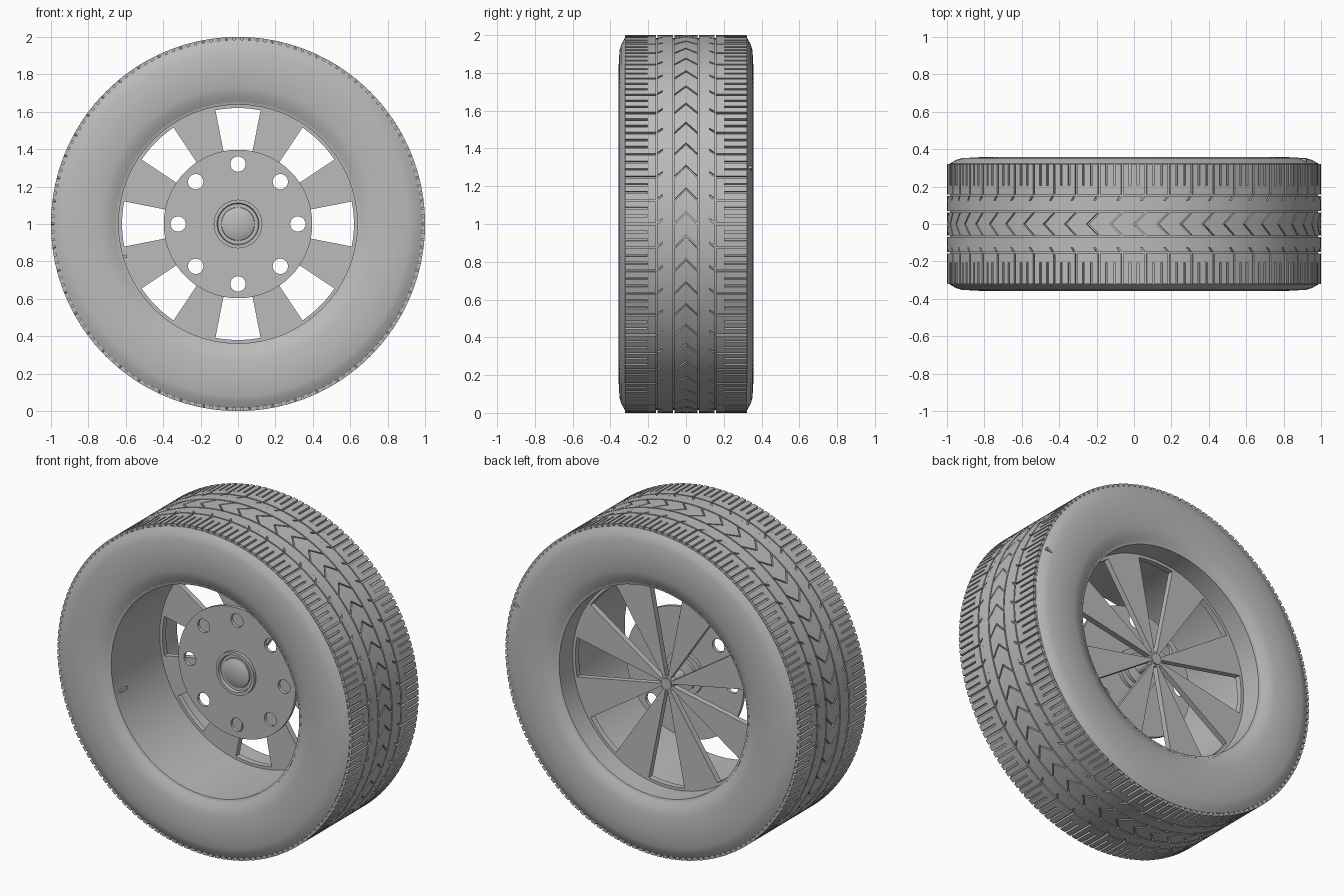
import bpy, bmesh
from math import sin, cos, pi, tau, radians
from mathutils import Matrix

cube = bpy.data.objects.get("Cube")
if cube:
    bpy.data.objects.remove(cube, do_unlink=True)

grey = bpy.data.materials.new("wheel grey")
grey.use_nodes = True
grey.diffuse_color = (0.5, 0.5, 0.5, 1)
grey.node_tree.nodes["Principled BSDF"].inputs["Base Color"].default_value = grey.diffuse_color


def polar(r, a, y):
    """Point at radius r and angle a around the axle, at depth y."""
    return (r * cos(a), y, 1 + r * sin(a))


def add_object(name, mesh, smooth=True):
    ob = bpy.data.objects.new(name, mesh)
    bpy.context.collection.objects.link(ob)
    mesh.materials.clear()
    mesh.materials.append(grey)
    if smooth:
        bpy.ops.object.select_all(action='DESELECT')
        ob.select_set(True)
        bpy.context.view_layer.objects.active = ob
        bpy.ops.object.shade_smooth_by_angle(angle=radians(30))
    return ob


def finish(name, bm):
    bmesh.ops.remove_doubles(bm, verts=bm.verts, dist=0.0002)
    bmesh.ops.recalc_face_normals(bm, faces=bm.faces)
    mesh = bpy.data.meshes.new(name)
    bm.to_mesh(mesh)
    bm.free()
    return add_object(name, mesh)


def lathe(name, profile, steps):
    """Revolve a closed (radius, depth) outline around the axle."""
    bm = bmesh.new()
    rings = [[bm.verts.new(polar(r, tau * i / steps, y)) for r, y in profile]
             for i in range(steps)]
    n = len(profile)
    for i in range(steps):
        a, b = rings[i], rings[(i + 1) % steps]
        for j in range(n):
            k = (j + 1) % n
            if profile[j][0] + profile[k][0] > 0:
                bm.faces.new((a[j], a[k], b[k], b[j]))
    bmesh.ops.dissolve_degenerate(bm, edges=bm.edges, dist=0.0001)
    return finish(name, bm)


def pierced_disc(name, outlines, depth, thickness):
    """Flat plate whose first outline is the rim and the others are holes."""
    curve = bpy.data.curves.new(name, 'CURVE')
    curve.dimensions = '2D'
    curve.fill_mode = 'BOTH'
    curve.extrude = thickness / 2
    for pts in outlines:
        spline = curve.splines.new('POLY')
        spline.points.add(len(pts) - 1)
        for p, (x, z) in zip(spline.points, pts):
            p.co = (x, z, 0, 1)
        spline.use_cyclic_u = True
    temp = bpy.data.objects.new(name + " outline", curve)
    bpy.context.collection.objects.link(temp)
    graph = bpy.context.evaluated_depsgraph_get()
    mesh = bpy.data.meshes.new_from_object(temp.evaluated_get(graph))
    bpy.data.objects.remove(temp, do_unlink=True)
    mesh.transform(Matrix.Translation((0, depth, 1)) @ Matrix.Rotation(pi / 2, 4, 'X'))
    bm = bmesh.new()
    bm.from_mesh(mesh)
    return finish(name, bm)


def circle(r, steps, cx=0, cz=0):
    return [(cx + r * cos(tau * i / steps), cz + r * sin(tau * i / steps)) for i in range(steps)]


def arc(r, start, end, steps):
    return [(r * cos(start + (end - start) * i / steps),
             r * sin(start + (end - start) * i / steps)) for i in range(steps + 1)]


# Tyre carcass, symmetric front to back
side = [(0.65, 0.32), (0.69, 0.341), (0.73, 0.352), (0.83, 0.357),
        (0.92, 0.352), (0.95, 0.343), (0.984, 0.324)]
lathe("tyre", side + [(r, -y) for r, y in reversed(side)], 120)

# Tread blocks standing on the carcass, separated by grooves
PITCHES = 50
STEP = tau / PITCHES


def tread_block(bm, pitch, t0, t1, y0, y1, slant0=0.0, slant1=0.0, cols=2):
    """Curved slab from t0 to t1 of one pitch; each edge may be slanted."""
    grid = []
    for i in range(cols + 1):
        t = pitch + t0 + (t1 - t0) * i / cols
        a, b = (t + slant0) * STEP, (t + slant1) * STEP
        grid.append([bm.verts.new(polar(r, ang, y)) for r, ang, y in
                     ((0.98, a, y0), (1, a, y0), (1, b, y1), (0.98, b, y1))])
    for p, q in zip(grid, grid[1:]):
        for j in range(3):
            bm.faces.new((p[j], p[j + 1], q[j + 1], q[j]))
    # whole ribs need no end walls
    if t1 - t0 < 1:
        bm.faces.new(grid[0])
        bm.faces.new(grid[-1])


gap = 0.045
centre, ribs, shoulders = bmesh.new(), bmesh.new(), bmesh.new()
for p in range(PITCHES):
    for s in (1, -1):
        # arrow shaped middle row
        tread_block(centre, p, gap, 1 - gap, 0, s * 0.061, 0.5, 0, 3)
        # smooth rib with a notched outer edge
        tread_block(ribs, p, 0, 1, s * 0.069, s * 0.125, cols=3)
        tread_block(ribs, p, gap, 1 - gap, s * 0.125, s * 0.151, 0.2, 0.05, 3)
        # shoulder row: joined inner strip, three outer bars
        tread_block(shoulders, p, gap, 1 - gap, s * 0.159, s * 0.205, cols=3)
        for k in range(3):
            tread_block(shoulders, p, k / 3 + gap, (k + 1) / 3 - gap,
                        s * 0.205, s * 0.322, cols=1)
finish("tread_centre", centre)
finish("tread_ribs", ribs)
finish("tread_shoulders", shoulders)

# Rim barrel with a small bead lip at both ends
lathe("rim_barrel", [(0.638, -0.318), (0.652, -0.322), (0.652, 0.322), (0.638, 0.318)], 64)

# Spoke wheel: eight wedge windows leave eight wedge spokes
half = pi / 16
windows = [arc(0.62, k * pi / 4 - half, k * pi / 4 + half, 6)
           + arc(0.045, k * pi / 4 + half, k * pi / 4 - half, 2) for k in range(8)]
pierced_disc("spokes", [circle(0.645, 64)] + windows, 0.17, 0.035)

# Front plate with bolt holes
holes = [circle(0.041, 24, 0.32 * cos(k * pi / 4), 0.32 * sin(k * pi / 4)) for k in range(8)]
pierced_disc("hub_plate", [circle(0.397, 64)] + holes, 0.0, 0.02)

# Hub: front collar, recessed cap and rear axle
lathe("hub_collar", [(0.13, 0.03), (0.13, -0.03), (0.112, -0.03), (0.108, -0.012),
                     (0.09, -0.012), (0.09, 0.03)], 40)
lathe("hub_cap", [(0.0, 0.0), (0.092, 0.0), (0.088, -0.018), (0.076, -0.024),
                  (0.045, -0.032), (0.0, -0.036)], 40)
lathe("axle", [(0.0, 0.0), (0.095, 0.0), (0.095, 0.05), (0.035, 0.055),
               (0.035, 0.195), (0.0, 0.195)], 32)


def small_bar(name, r, angle, y, size):
    bm = bmesh.new()
    bmesh.ops.create_cube(bm, size=1)
    bmesh.ops.scale(bm, vec=size, verts=bm.verts)
    bmesh.ops.rotate(bm, matrix=Matrix.Rotation(-angle, 3, 'Y'), verts=bm.verts)
    bmesh.ops.translate(bm, vec=polar(r, angle, y), verts=bm.verts)
    finish(name, bm)


# Valve inside the barrel and a wear marker on the rear shoulder
small_bar("valve", 0.63, radians(196), -0.25, (0.025, 0.06, 0.016))
small_bar("shoulder_marker", 0.945, radians(18), 0.34, (0.05, 0.02, 0.015))
